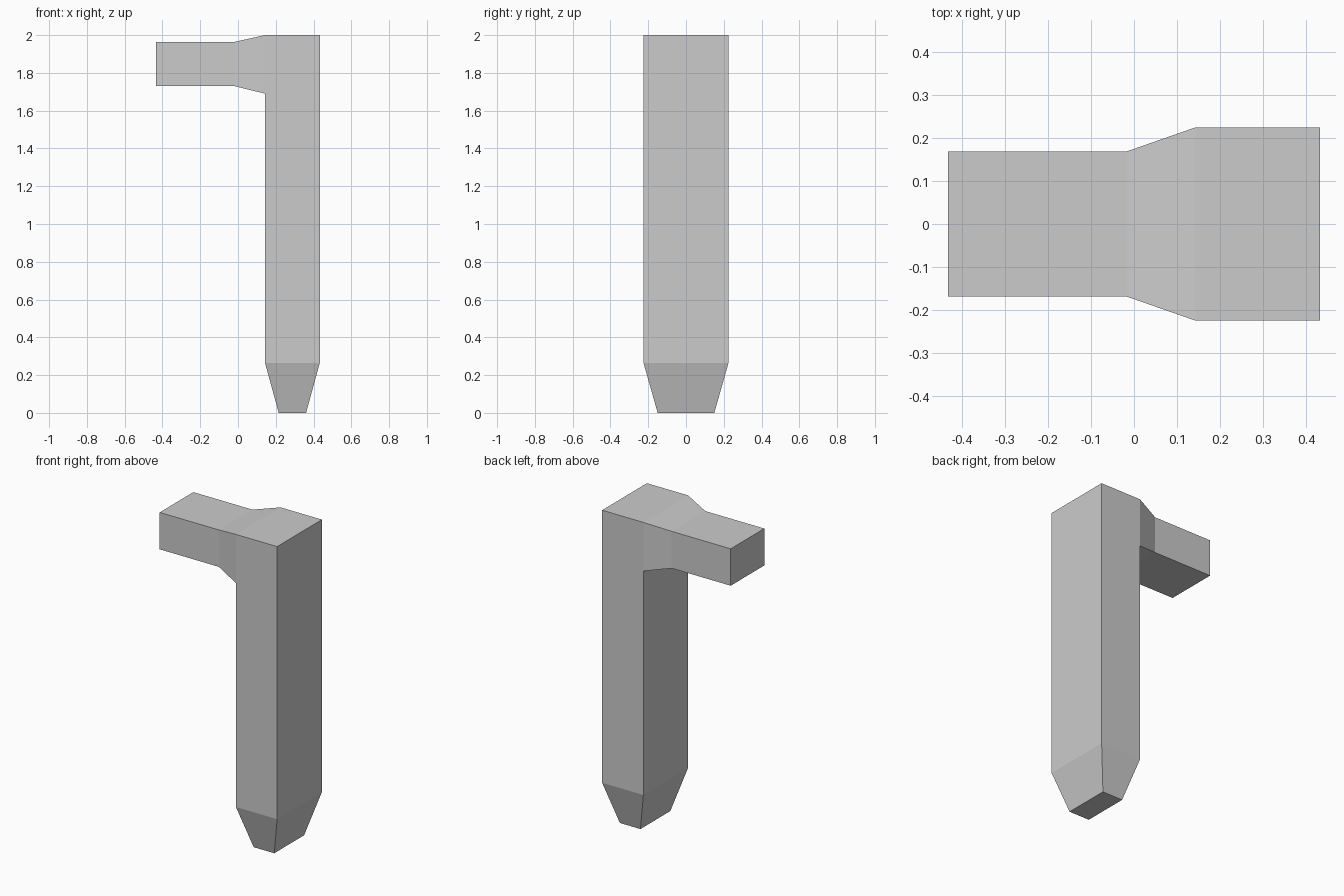
import bpy, bmesh

if "Cube" in bpy.data.objects:
    bpy.data.objects.remove(bpy.data.objects["Cube"])


def extrude_to(bm, face, center, size):
    """Replace a face by walls leading to a copy fitted to a new center and size."""
    ring = list(face.verts)
    old = face.calc_center_median()
    spans = [max(v.co[i] for v in ring) - min(v.co[i] for v in ring) for i in range(3)]
    bm.faces.remove(face)
    new = []
    for v in ring:
        scale = [size[i] / spans[i] if spans[i] > 1e-5 else 0 for i in range(3)]
        new.append(bm.verts.new([center[i] + (v.co[i] - old[i]) * scale[i] for i in range(3)]))
    n = len(ring)
    for i in range(n):
        j = (i + 1) % n
        bm.faces.new((ring[i], ring[j], new[j], new[i]))
    return bm.faces.new(new)


bm = bmesh.new()
px = 0.288  # post centre in x

# Tapered foot, shaft and head of the post
corners = [(-1, -1), (1, -1), (1, 1), (-1, 1)]
foot = [bm.verts.new((px + 0.0725 * x, 0.15 * y, 0)) for x, y in corners]
face = bm.faces.new(foot)
for z in (0.265, 1.69, 2.0):
    face = extrude_to(bm, face, (px, 0, z), (0.29, 0.45, 0))
bm.faces.new(foot[::-1])

# Arm: tapered collar, then straight bar
head = [f for f in bm.faces if f.calc_center_median().z > 1.75]
side = min(head, key=lambda f: f.calc_center_median().x)
for x in (-0.017, -0.433):
    side = extrude_to(bm, side, (x, 0, 1.847), (0, 0.338, 0.235))

bmesh.ops.recalc_face_normals(bm, faces=bm.faces)
mesh = bpy.data.meshes.new("post_with_arm")
bm.to_mesh(mesh)
bm.free()
obj = bpy.data.objects.new("post_with_arm", mesh)
bpy.context.collection.objects.link(obj)
